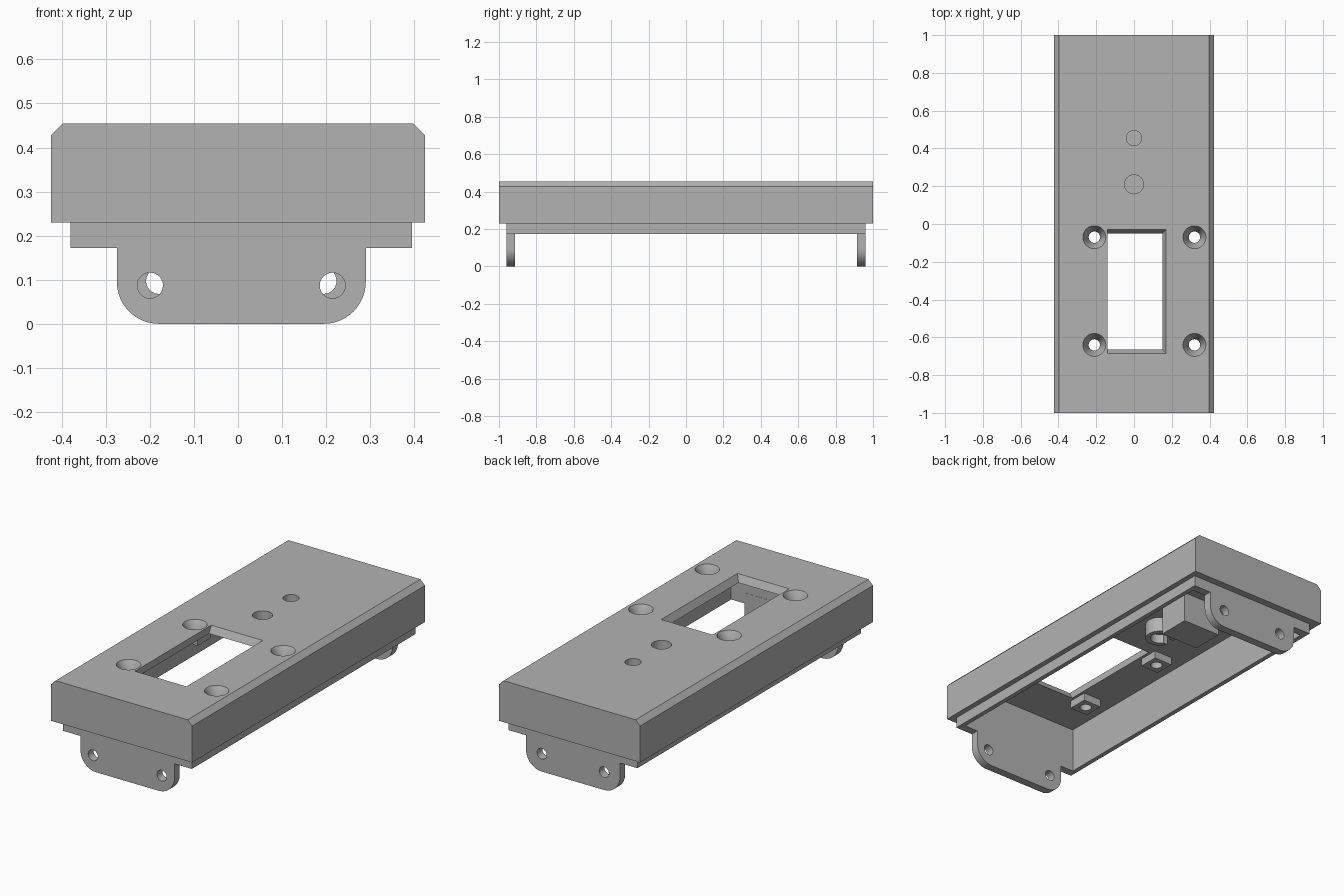
import bpy, bmesh, math
from mathutils import Vector

old = bpy.data.objects.get("Cube")
if old:
    bpy.data.objects.remove(old, do_unlink=True)

grey = bpy.data.materials.new("plain_grey")
grey.use_nodes = True
grey.diffuse_color = (0.45, 0.45, 0.45, 1)
grey.node_tree.nodes["Principled BSDF"].inputs["Base Color"].default_value = grey.diffuse_color


def make(name, bm):
    bmesh.ops.recalc_face_normals(bm, faces=bm.faces)
    mesh = bpy.data.meshes.new(name)
    bm.to_mesh(mesh)
    bm.free()
    mesh.materials.append(grey)
    ob = bpy.data.objects.new(name, mesh)
    bpy.context.collection.objects.link(ob)
    return ob


def extrude(name, points, direction):
    """Solid prism from a planar outline."""
    bm = bmesh.new()
    face = bm.faces.new([bm.verts.new(p) for p in points])
    new = bmesh.ops.extrude_face_region(bm, geom=[face])["geom"]
    bmesh.ops.translate(bm, vec=direction, verts=[g for g in new if isinstance(g, bmesh.types.BMVert)])
    return make(name, bm)


def box(name, x0, x1, y0, y1, z0, z1):
    return extrude(name, [(x0, y0, z0), (x1, y0, z0), (x1, y1, z0), (x0, y1, z0)], (0, 0, z1 - z0))


def cone(name, centre, r_low, r_high, depth, along_y=False):
    """Cylinder or cone standing on its centre point."""
    bm = bmesh.new()
    bmesh.ops.create_cone(bm, cap_ends=True, segments=48, radius1=r_low, radius2=r_high, depth=depth)
    bmesh.ops.translate(bm, vec=(0, 0, depth / 2), verts=bm.verts)
    ob = make(name, bm)
    if along_y:
        ob.rotation_euler.x = -math.pi / 2
    ob.location = centre
    return ob


def boolean(target, tools, operation):
    bpy.context.view_layer.objects.active = target
    for tool in tools:
        mod = target.modifiers.new("cut", "BOOLEAN")
        mod.operation, mod.solver, mod.object = operation, "EXACT", tool
        bpy.ops.object.modifier_apply(modifier=mod.name)
        bpy.data.objects.remove(tool, do_unlink=True)


TOP, CEIL, LEDGE, RIM = 0.455, 0.417, 0.23, 0.172

# Chamfered cover with a stepped lip, hollow underneath
half = [(0.424, LEDGE), (0.424, 0.428), (0.397, TOP)]
outline = half + [(-x, z) for x, z in reversed(half)]
cover = extrude("cover", [(x, -1, z) for x, z in outline], (0, 2, 0))
boolean(cover, [box("lip", -0.38, 0.395, -0.96, 0.96, RIM, 0.3)], "UNION")
boolean(cover, [box("cavity", -0.355, 0.37, -0.916, 0.916, 0.1, CEIL)], "DIFFERENCE")

# Screw pads, sensor boss and closed block under the top plate
screws = [(x, y) for x in (-0.21, 0.32) for y in (-0.07, -0.64)]
pads = [box("pad", x - 0.055, min(x + 0.055, 0.372), y - 0.055, y + 0.055, 0.375, 0.43) for x, y in screws]
boss = cone("boss", (0, 0.21, 0.335), 0.075, 0.075, 0.1)
block = box("block", -0.115, 0.115, 0.365, 0.545, 0.25, 0.43)
boolean(cover, pads + [boss, block], "UNION")

# Countersunk screw holes, blind holes and boss socket with its slot
cuts = []
for x, y in screws:
    cuts += [cone("screw_hole", (x, y, 0.3), 0.03, 0.03, 0.2),
             cone("countersink", (x, y, 0.4), 0.03, 0.061, TOP - 0.4 + 0.0005)]
cuts += [cone("large_hole", (0, 0.21, 0.405), 0.05, 0.05, 0.1),
         cone("small_hole", (0, 0.455, 0.29), 0.04, 0.04, 0.2),
         cone("socket", (0, 0.21, 0.3), 0.05, 0.05, 0.085),
         box("slot", -0.1, -0.03, 0.185, 0.235, 0.3, 0.385)]

# Window with three sloping sides
bm = bmesh.new()
for grow, z in ((-0.02, CEIL - 0.038), (0, CEIL), (0.02, TOP), (0.021, TOP + 0.002)):
    if z < CEIL:
        continue
    for x in (-0.14, 0.15 + grow):
        for y in (-0.665 - grow, -0.05 + grow):
            bm.verts.new(Vector((x, y, z if z > CEIL else CEIL - 0.001)))
bmesh.ops.convex_hull(bm, input=bm.verts)
cuts.append(make("window", bm))
boolean(cover, cuts, "DIFFERENCE")


# Mounting tabs with rounded lower corners and two holes each
def tab(name, y0, hole_x, hole_z):
    r, cx, w = 0.095, 0.0075, 0.2825
    pts = [(cx + w, y0, LEDGE), (cx - w, y0, LEDGE)]
    for side, start in ((-1, math.pi), (1, 1.5 * math.pi)):
        for i in range(13):
            a = start + i * math.pi / 24
            pts.append((cx + side * (w - r) + r * math.cos(a), y0, r + r * math.sin(a)))
    ob = extrude(name, pts, (0, 0.045, 0))
    holes = [cone("hole", (cx + s * hole_x, y0 - 0.05, hole_z), 0.029, 0.029, 0.15, True) for s in (-1, 1)]
    boolean(ob, holes, "DIFFERENCE")
    return ob


parts = [cover, tab("front_tab", -0.96, 0.207, 0.087), tab("back_tab", 0.915, 0.187, 0.097)]
for ob in parts:
    bpy.ops.object.select_all(action="DESELECT")
    ob.select_set(True)
    bpy.context.view_layer.objects.active = ob
    bpy.ops.object.shade_smooth_by_angle()
